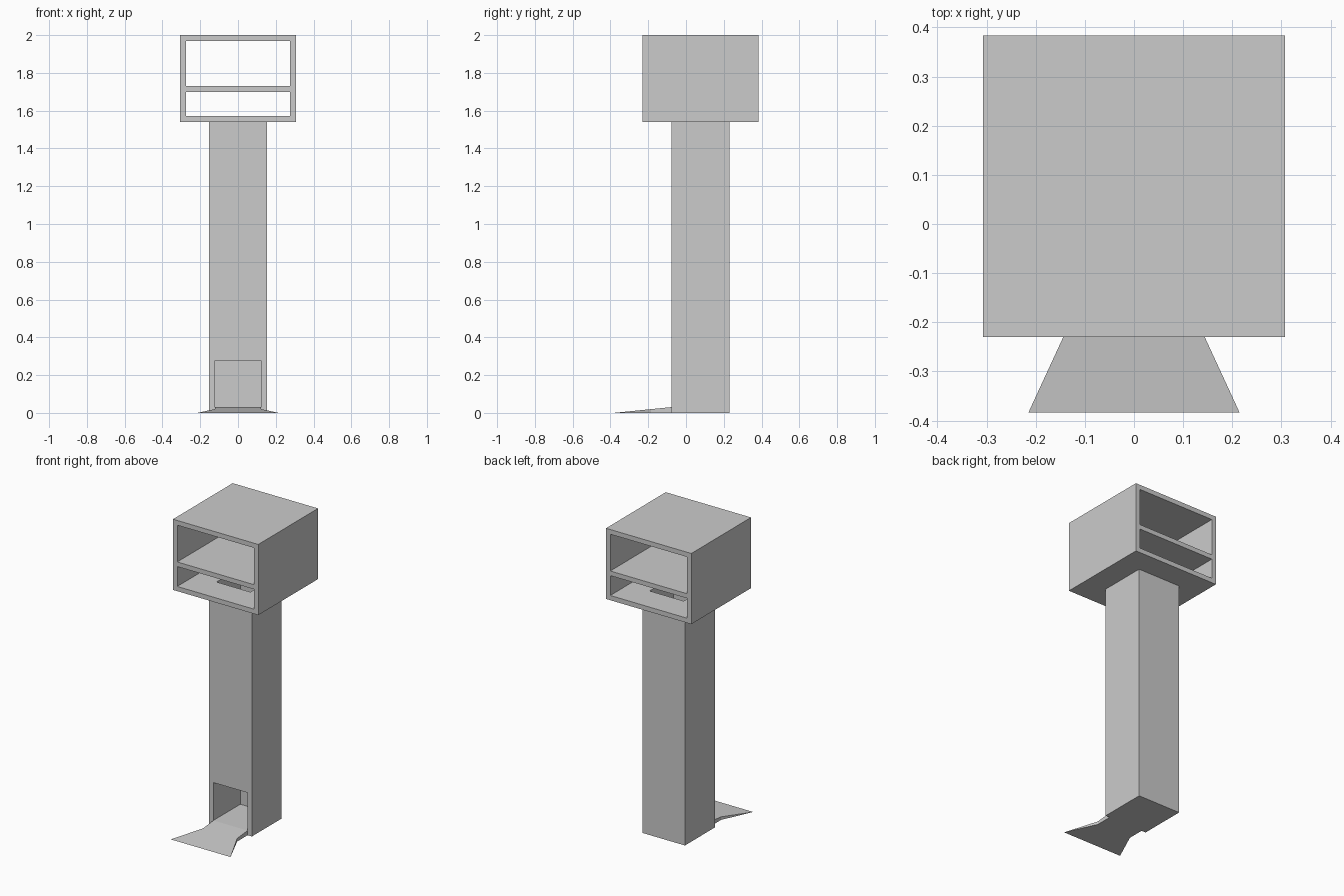
import bpy, bmesh

if "Cube" in bpy.data.objects:
    bpy.data.objects.remove(bpy.data.objects["Cube"])

W = 0.0307      # board thickness
HEAD = 0.307    # head half width
COL = 0.1535    # column half width
INN = COL - W   # shaft half width


def box(name, x, y, z):
    """Box spanning -x..x, y[0]..y[1], z[0]..z[1]."""
    bm = bmesh.new()
    bmesh.ops.create_cube(bm, size=1)
    for v in bm.verts:
        v.co.x *= 2 * x
        v.co.y = y[0] if v.co.y < 0 else y[1]
        v.co.z = z[0] if v.co.z < 0 else z[1]
    me = bpy.data.meshes.new(name)
    bm.to_mesh(me)
    bm.free()
    ob = bpy.data.objects.new(name, me)
    bpy.context.collection.objects.link(ob)
    return ob


def combine(ob, other, op):
    """Apply a boolean and remove the helper."""
    mod = ob.modifiers.new(op, 'BOOLEAN')
    mod.operation, mod.solver, mod.object = op, 'EXACT', other
    bpy.context.view_layer.objects.active = ob
    bpy.ops.object.modifier_apply(modifier=mod.name)
    bpy.data.objects.remove(other)


# Hollow column carrying the box-shaped head
body = box("column_and_head", COL, (-0.077, 0.23), (0, 1.555))
combine(body, box("head", HEAD, (-0.23, 0.384), (1.54, 2)), 'UNION')

# Two open compartments through the head, leaving a shelf between them
for z in ((1.54 + W, 1.70), (1.73, 2 - W)):
    combine(body, box("compartment_cut", HEAD - W, (-0.5, 0.6), z), 'DIFFERENCE')

# Vertical shaft down the column, and the outlet at its foot
combine(body, box("shaft_cut", INN, (-0.077 + W, 0.23 - W), (W, 1.6)), 'DIFFERENCE')
combine(body, box("outlet_cut", INN, (-0.2, 0.05), (W, 0.277)), 'DIFFERENCE')

# Flared ramp: a wedge with straight sides near the outlet, widening in front
rows = [(-0.077, INN, W), (-0.184, INN, 0.02), (-0.384, 0.215, 0)]
bm = bmesh.new()
top = [[bm.verts.new((s * x, y, z)) for s in (-1, 1)] for y, x, z in rows]
low = [[bm.verts.new((s * x, y, 0)) for s in (-1, 1)] for y, x, z in rows[:2]] + [top[2]]
for i in range(2):
    for layer in (top, low):
        bm.faces.new((*layer[i], *reversed(layer[i + 1])))
    for s in (0, 1):
        ring = [top[i][s], top[i + 1][s], low[i + 1][s], low[i][s]]
        bm.faces.new(list(dict.fromkeys(ring)))
bm.faces.new((*top[0], *reversed(low[0])))
bmesh.ops.recalc_face_normals(bm, faces=bm.faces)
me = bpy.data.meshes.new("ramp")
bm.to_mesh(me)
bm.free()
bpy.context.collection.objects.link(bpy.data.objects.new("ramp", me))
